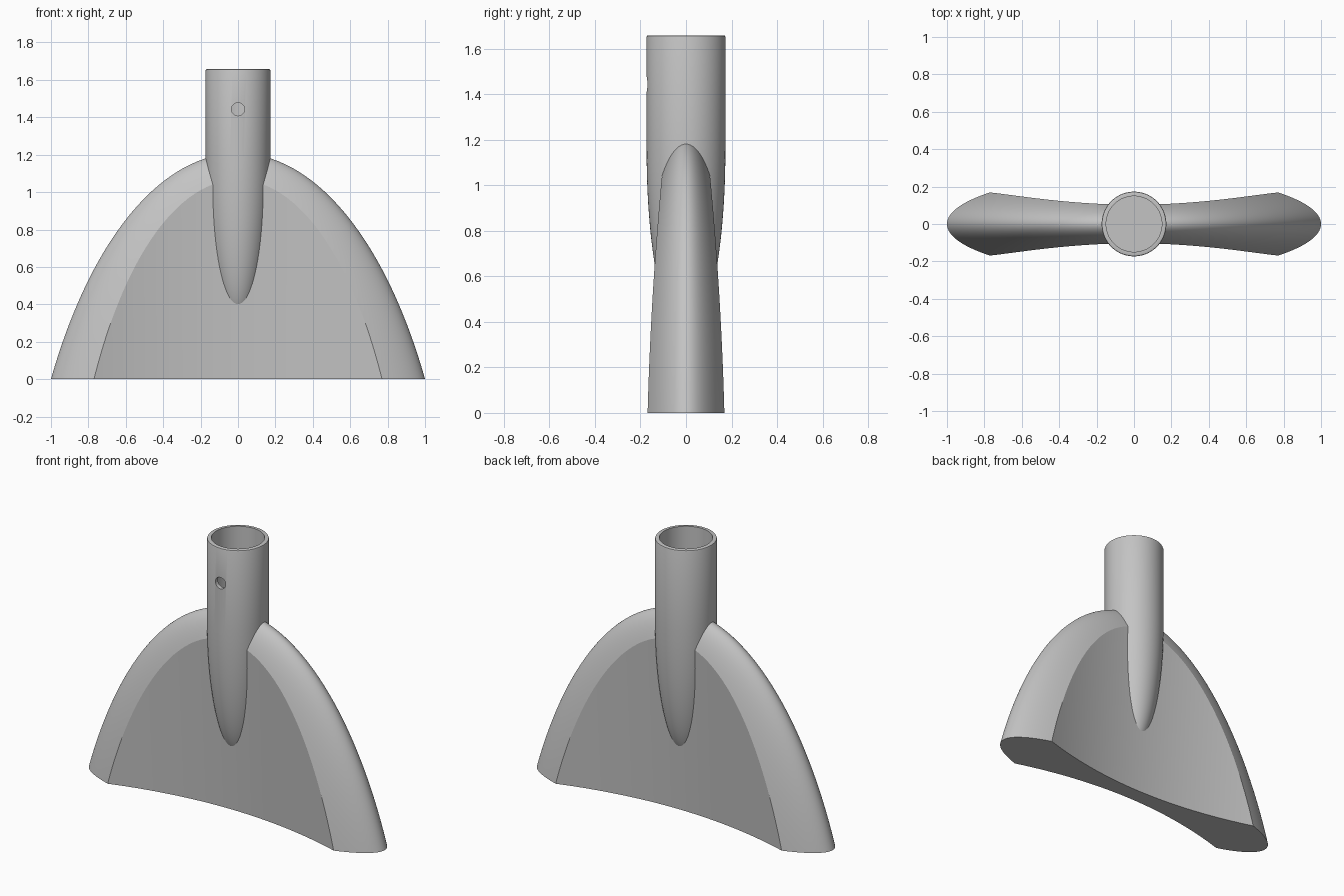
import bpy, bmesh, math

cube = bpy.data.objects.get("Cube")
if cube:
    bpy.data.objects.remove(cube, do_unlink=True)

grey = bpy.data.materials.new("plain grey")
grey.use_nodes = True
COLOUR = (0.55, 0.55, 0.55, 1)
grey.diffuse_color = COLOUR
grey.node_tree.nodes["Principled BSDF"].inputs["Base Color"].default_value = COLOUR


def make_object(name, bm):
    bmesh.ops.remove_doubles(bm, verts=bm.verts, dist=0.0005)
    bmesh.ops.recalc_face_normals(bm, faces=bm.faces)
    mesh = bpy.data.meshes.new(name)
    bm.to_mesh(mesh)
    bm.free()
    mesh.materials.append(grey)
    obj = bpy.data.objects.new(name, mesh)
    bpy.context.collection.objects.link(obj)
    return obj


def smooth(obj, degrees):
    bpy.ops.object.select_all(action='DESELECT')
    obj.select_set(True)
    bpy.context.view_layer.objects.active = obj
    bpy.ops.object.shade_smooth_by_angle(angle=math.radians(degrees))


def skin(bm, loops, closed):
    """Bridge neighbouring loops of vertices with quads."""
    for a, b in zip(loops, loops[1:]):
        n = len(a)
        for i in range(n if closed else n - 1):
            j = (i + 1) % n
            bm.faces.new((a[i], a[j], b[j], b[i]))


def arch(u, height, drop):
    """Height of an elliptical arch, centred below the ground, at u in -1..1."""
    b = height + drop
    return math.sqrt(max(b * b - (b * b - drop * drop) * u * u, 0)) - drop


def half_depth(x, z):
    """Half thickness of the blade: hollow across, opening out slightly upwards."""
    return 0.05 + 0.05 * z + 0.2 * x * x


# Arched blade: hollowed front and back, rounded rim along the arch
STATIONS, RIM_STEPS, SWEEP = 72, 30, math.radians(38)
bm = bmesh.new()
loops = []
for k in range(STATIONS + 1):
    u = math.sin(math.pi * (k / STATIONS - 0.5))
    outer_x, outer_z = u, arch(u, 1.208, 1.3)
    inner_x, inner_z = 0.77 * u, arch(u, 1.066, 1.18)
    foot, edge = half_depth(inner_x, 0), half_depth(inner_x, inner_z)
    pts = [(inner_x, -foot, 0)]
    for i in range(RIM_STEPS + 1):
        phi = SWEEP * (2 * i / RIM_STEPS - 1)
        t = (1 - math.cos(phi)) / (1 - math.cos(SWEEP))
        pts.append((outer_x + (inner_x - outer_x) * t,
                    edge * math.sin(phi) / math.sin(SWEEP),
                    outer_z + (inner_z - outer_z) * t))
    pts.append((inner_x, foot, 0))
    loops.append([bm.verts.new(p) for p in pts])
skin(bm, loops, True)
for end in (loops[0], loops[-1]):
    bm.faces.new(end[1:-1])
blade = make_object("blade", bm)
smooth(blade, 14)

# Handle socket: lathed tube with a long rounded nose sunk into the blade
SIDES, RADIUS, BORE, TOP, FLOOR = 72, 0.173, 0.149, 1.658, 1.215
NOSE_TOP, NOSE_LENGTH, NOSE_STEPS = 1.15, 0.82, 28
profile = []
for i in range(NOSE_STEPS + 1):
    a = math.pi / 2 * i / NOSE_STEPS
    profile.append((RADIUS * math.sin(a), NOSE_TOP - NOSE_LENGTH * math.cos(a)))
profile += [(RADIUS, TOP - 0.008), (RADIUS - 0.002, TOP - 0.002), (RADIUS - 0.008, TOP),
            (BORE, TOP), (BORE, FLOOR), (0.0, FLOOR)]
bm = bmesh.new()
lines = []
for k in range(SIDES + 1):
    a = math.tau * k / SIDES
    lines.append([bm.verts.new((r * math.cos(a), r * math.sin(a), z)) for r, z in profile])
skin(bm, lines, False)
socket = make_object("handle_socket", bm)

# Pin hole through the front wall of the socket
bpy.ops.mesh.primitive_cylinder_add(vertices=32, radius=0.035, depth=0.2,
                                    location=(0, -0.17, 1.443),
                                    rotation=(math.pi / 2, 0, 0))
cutter = bpy.context.object
cutter.name = "pin_hole_cutter"
cutter.hide_render = True
cutter.data.materials.append(grey)
cut = socket.modifiers.new("pin_hole", 'BOOLEAN')
cut.operation = 'DIFFERENCE'
cut.solver = 'EXACT'
cut.object = cutter
bpy.ops.object.select_all(action='DESELECT')
socket.select_set(True)
bpy.context.view_layer.objects.active = socket
bpy.ops.object.modifier_apply(modifier=cut.name)
bpy.data.objects.remove(cutter, do_unlink=True)
smooth(socket, 30)
